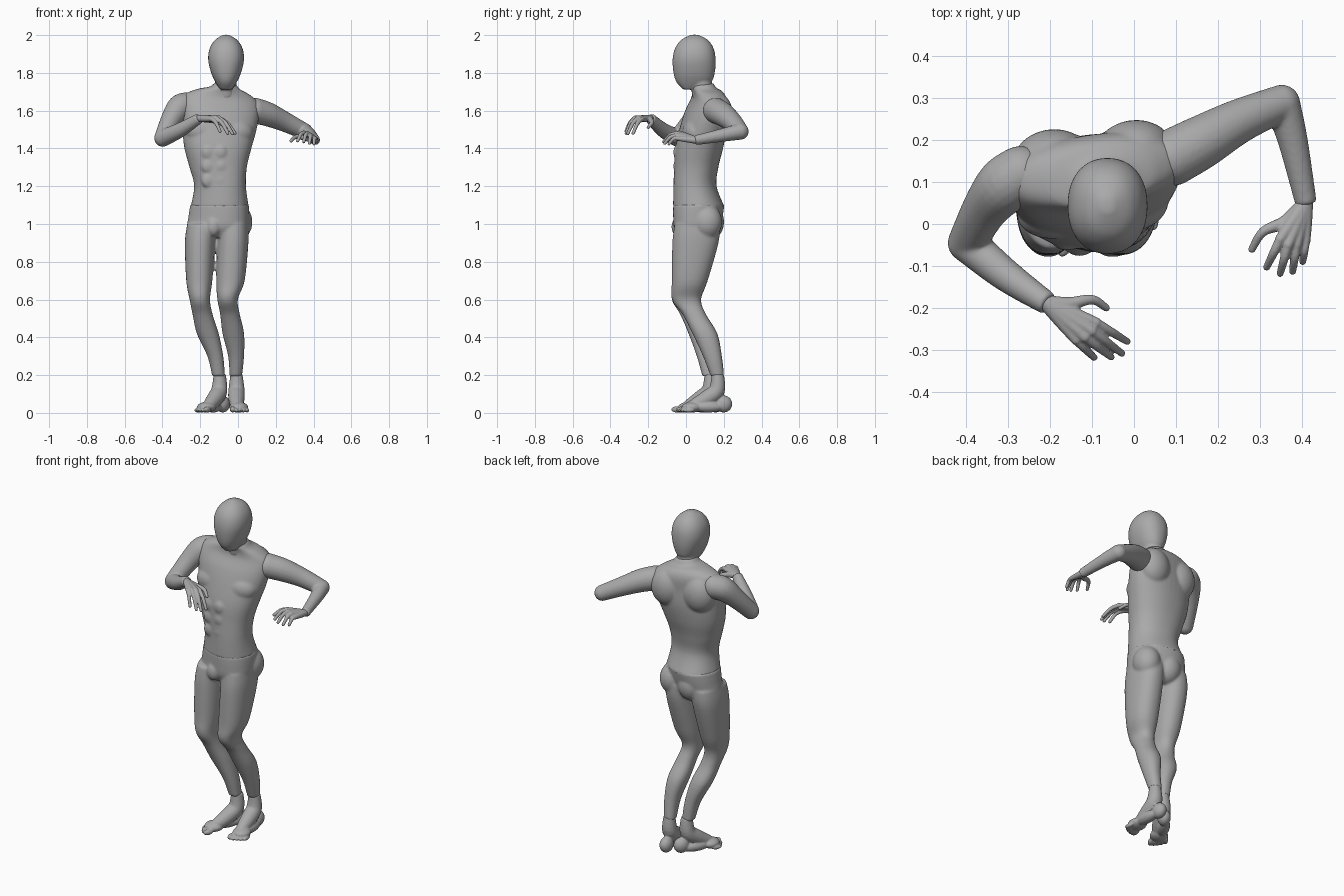
import bpy
import bmesh
import math
from mathutils import Vector, Matrix

cube = bpy.data.objects.get("Cube")
if cube:
    bpy.data.objects.remove(cube, do_unlink=True)

grey = bpy.data.materials.new("mannequin grey")
grey.use_nodes = True
grey.diffuse_color = (0.4, 0.4, 0.4, 1)
grey.node_tree.nodes["Principled BSDF"].inputs["Base Color"].default_value = (0.4, 0.4, 0.4, 1)


def spline(rows, steps=5):
    """Smooth interpolation through rows of numbers."""
    pts = [rows[0], *rows, rows[-1]]
    out = []
    for a, b, c, d in zip(pts, pts[1:], pts[2:], pts[3:]):
        for i in range(steps):
            t = i / steps
            out.append([(2*q + (r-p)*t + (2*p - 5*q + 4*r - s)*t*t + (3*q - p - 3*r + s)*t**3) / 2
                        for p, q, r, s in zip(a, b, c, d)])
    out.append(list(rows[-1]))
    return out


def skin(bm, rings):
    """Join rings of points into a closed shape."""
    loops = [[bm.verts.new(p) for p in ring] for ring in rings]
    n = len(loops[0])
    for a, b in zip(loops, loops[1:]):
        for i in range(n):
            j = (i + 1) % n
            bm.faces.new((a[i], a[j], b[j], b[i]))
    bm.faces.new(loops[0][::-1])
    bm.faces.new(loops[-1])


def loft(bm, rows, roll=0.0, sides=40):
    """Rows hold z, centre x, centre y, radius x, radius y, turn in degrees."""
    rings = []
    for z, cx, cy, rx, ry, turn in spline(rows):
        ring = []
        spin = Matrix.Rotation(math.radians(turn), 3, 'Z')
        lean = roll * min(1, max(0, (z - 1.3) * 4))
        for i in range(sides):
            a = math.tau * i / sides
            c, s = math.cos(a), math.sin(a)
            p = spin @ Vector((rx * math.copysign(abs(c)**0.9, c),
                               ry * math.copysign(abs(s)**0.9, s), 0))
            ring.append((cx + p.x, cy + p.y, z - lean * p.x))
        rings.append(ring)
    skin(bm, rings)


def ball(bm, centre, radii, turn=0.0):
    m = (Matrix.Translation(centre) @ Matrix.Rotation(math.radians(turn), 4, 'Z')
         @ Matrix.Diagonal((*radii, 1)))
    bmesh.ops.create_uvsphere(bm, u_segments=24, v_segments=16, radius=1, matrix=m)


def tube(bm, rows, round_start=True, round_end=True, sides=20):
    """Rows hold x, y, z, radius along a round limb."""
    path = spline(rows)
    pts = [Vector(p[:3]) for p in path]
    u = None
    rings = []
    for i, p in enumerate(pts):
        t = (pts[min(i + 1, len(pts) - 1)] - pts[max(i - 1, 0)]).normalized()
        u = t.orthogonal() if u is None else u - t * u.dot(t)
        u.normalize()
        v = t.cross(u)
        r = path[i][3]
        rings.append([p + r * (u * math.cos(math.tau * k / sides) + v * math.sin(math.tau * k / sides))
                      for k in range(sides)])
    skin(bm, rings)
    for wanted, row in ((round_start, rows[0]), (round_end, rows[-1])):
        if wanted:
            ball(bm, row[:3], [row[3]] * 3)


def finish(bm, name, voxel, passes):
    """Fuse the pieces of a part into one smooth surface."""
    bmesh.ops.recalc_face_normals(bm, faces=bm.faces)
    mesh = bpy.data.meshes.new(name)
    bm.to_mesh(mesh)
    bm.free()
    for face in mesh.polygons:
        face.use_smooth = True
    mesh.materials.append(grey)
    ob = bpy.data.objects.new(name, mesh)
    bpy.context.collection.objects.link(ob)
    fuse = ob.modifiers.new("fuse", 'REMESH')
    fuse.mode = 'VOXEL'
    fuse.voxel_size = voxel
    fuse.use_smooth_shade = True
    soften = ob.modifiers.new("soften", 'SMOOTH')
    soften.factor = 0.5
    soften.iterations = passes


# Head with neck
bm = bmesh.new()
loft(bm, [(1.712, -.063, .015, .03, .03, 0), (1.75, -.063, .04, .056, .09, 0),
          (1.8, -.063, .043, .079, .109, 0), (1.87, -.063, .043, .095, .114, 0),
          (1.93, -.063, .044, .087, .102, 0), (1.975, -.063, .045, .058, .07, 0),
          (2.002, -.063, .045, .015, .018, 0)])
tube(bm, [(-.067, .09, 1.69, .058), (-.065, .08, 1.75, .057), (-.063, .075, 1.83, .06)])
finish(bm, "head", .006, 6)

# Torso with chest, shoulder blades and stomach muscles
bm = bmesh.new()
loft(bm, [(1.09, -.097, .068, .154, .133, -15), (1.2, -.095, .048, .137, .112, -10),
          (1.3, -.105, .055, .152, .116, -4), (1.4, -.108, .07, .177, .126, 2),
          (1.5, -.1, .09, .195, .122, 6), (1.59, -.095, .105, .207, .107, 8),
          (1.66, -.09, .122, .2, .09, 8), (1.7, -.08, .115, .14, .08, 8),
          (1.72, -.068, .095, .08, .066, 8), (1.745, -.066, .09, .056, .056, 0)], roll=.1)
for x, y, z in ((-.185, .03, 1.495), (-.012, .045, 1.485)):
    ball(bm, (x, y, z), (.095, .065, .072), 8)
for x, y in ((-.195, .15), (0, .172)):
    ball(bm, (x, y, 1.58), (.095, .076, .11), 8)
for row in range(3):
    for side in (-1, 1):
        ball(bm, (-.125 + side * .034, -.047 - side * .002, 1.23 + row * .075), (.034, .018, .037))
finish(bm, "torso", .007, 7)

# Pelvis and legs
bm = bmesh.new()
loft(bm, [(1.105, -.097, .068, .155, .132, -15), (1.04, -.102, .063, .161, .126, -15),
          (.98, -.108, .056, .16, .115, -12), (.93, -.11, .05, .12, .085, -8)])
ball(bm, (-.128, .122, 1.01), (.08, .08, .095), -15)
ball(bm, (.0, .108, 1.01), (.076, .084, .095), -15)
ball(bm, (-.13, -.045, .985), (.038, .032, .05))
left_leg = [(1.0, -.028, .06, .082, .12, 0), (.9, -.028, .05, .083, .122, 0),
            (.7, -.04, .02, .075, .095, 0), (.6, -.055, .003, .054, .077, 0),
            (.52, -.042, .045, .052, .062, 0), (.42, -.025, .1, .057, .066, 0),
            (.3, -.01, .14, .042, .05, 0), (.195, -.012, .166, .033, .036, 0)]
right_leg = [(1.0, -.187, .06, .082, .12, 0), (.9, -.2, .05, .081, .122, 0),
             (.7, -.205, .02, .069, .095, 0), (.6, -.202, .002, .054, .077, 0),
             (.52, -.187, .03, .053, .06, 0), (.42, -.16, .075, .058, .062, 0),
             (.3, -.12, .105, .042, .048, 0), (.195, -.103, .122, .034, .036, 0)]
for leg in (left_leg, right_leg):
    loft(bm, leg)
finish(bm, "pelvis_and_legs", .007, 7)


# Feet
def foot(name, heel, toe, side):
    f = (Vector(toe) - Vector(heel)).normalized()
    s = Vector((-f.y, f.x)) * side
    turn = math.degrees(math.atan2(f.y, f.x))

    def at(u, v, z):
        return (heel[0] + f.x * u + s.x * v, heel[1] + f.y * u + s.y * v, z)

    bm = bmesh.new()
    tube(bm, [(*at(u, v, z), r) for u, v, z, r in
              ((.078, 0, .205, .032), (.083, 0, .12, .043), (.135, -.004, .077, .043),
               (.2, -.006, .042, .034), (.245, 0, .026, .021))], round_start=False)
    ball(bm, at(.047, 0, .047), (.046, .036, .045), turn)
    ball(bm, at(.13, .012, .032), (.085, .033, .03), turn)
    ball(bm, at(.215, .002, .03), (.055, .05, .028), turn)
    for i in range(5):
        size = .016 if i == 0 else .0115
        ball(bm, at(.268 - .002 * i * i, -.034 + i * .0195, size + .002), (.03, size, size), turn)
    finish(bm, name, .0045, 4)


foot("left_foot", (-.014, .246), (.008, -.05), 1)
foot("right_foot", (-.058, .198), (-.197, -.045), -1)

# Arms
arms = {
    "left_arm": ([(.09, .158, 1.6, .068), (.16, .195, 1.58, .064), (.25, .245, 1.54, .053),
                  (.352, .288, 1.49, .044)],
                 [(.352, .288, 1.49, .044), (.378, .2, 1.472, .036), (.41, .048, 1.443, .026)]),
    "right_arm": ([(-.27, .118, 1.63, .068), (-.31, .09, 1.615, .068), (-.355, .035, 1.55, .055),
                   (-.398, -.045, 1.455, .046)],
                  [(-.398, -.045, 1.455, .046), (-.305, -.122, 1.498, .039), (-.205, -.19, 1.56, .028)]),
}
for name, (upper, fore) in arms.items():
    bm = bmesh.new()
    tube(bm, upper)
    tube(bm, fore, round_end=False)
    finish(bm, name, .006, 5)


# Hands
def hand(name, wrist, fingers, thumb):
    bm = bmesh.new()
    for base, tip in fingers:
        w, b, t = Vector(wrist), Vector(base), Vector(tip)
        bend = b.lerp(t, .5) + Vector((0, 0, .013))
        tube(bm, [(*w, .019), (*w.lerp(b, .5), .0165), (*b, .0125)])
        tube(bm, [(*b, .0115), (*bend, .0105), (*t, .0085)])
    tube(bm, [(*p, r) for p, r in zip([wrist] + thumb, (.018, .016, .0115, .009))])
    finish(bm, name, .0035, 3)


hand("left_hand", (.408, .05, 1.444),
     [((.348, -.037, 1.483), (.316, -.103, 1.44)), ((.367, -.05, 1.48), (.348, -.118, 1.435)),
      ((.387, -.05, 1.468), (.378, -.113, 1.427)), ((.408, -.04, 1.453), (.402, -.09, 1.424))],
     [(.36, .005, 1.455), (.308, -.018, 1.462), (.281, -.06, 1.44)])
hand("right_hand", (-.21, -.187, 1.558),
     [((-.09, -.235, 1.555), (-.016, -.28, 1.48)), ((-.1, -.255, 1.562), (-.029, -.308, 1.478)),
      ((-.117, -.27, 1.562), (-.054, -.317, 1.48)), ((-.138, -.276, 1.555), (-.095, -.318, 1.49))],
     [(-.155, -.19, 1.552), (-.1, -.18, 1.537), (-.066, -.2, 1.512)])
